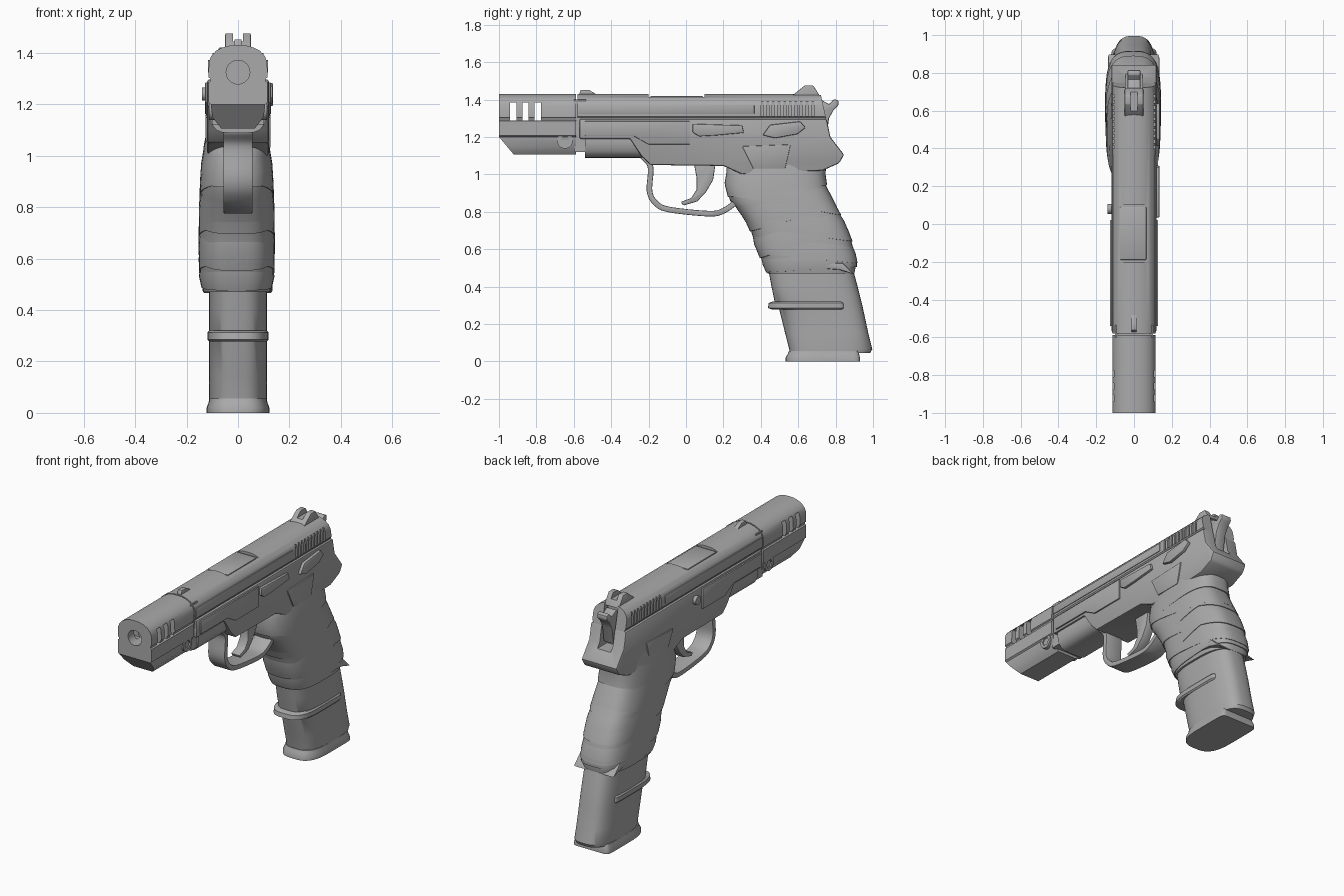
import bpy, bmesh, math
from mathutils import Vector

cube = bpy.data.objects.get("Cube")
if cube:
    bpy.data.objects.remove(cube, do_unlink=True)

grey = bpy.data.materials.new("gunmetal_grey")
grey.use_nodes = True
grey.diffuse_color = (0.4, 0.4, 0.4, 1)
grey.node_tree.nodes["Principled BSDF"].inputs["Base Color"].default_value = (0.4, 0.4, 0.4, 1)
parts = []


def loft(name, rings):
    """Skin closed rings of equal length and cap both ends."""
    bm = bmesh.new()
    vs = [[bm.verts.new(p) for p in r] for r in rings]
    n = len(vs[0])
    for a, b in zip(vs, vs[1:]):
        for i in range(n):
            j = (i + 1) % n
            bm.faces.new((a[i], a[j], b[j], b[i]))
    bm.faces.new(vs[0])
    bm.faces.new(vs[-1])
    bmesh.ops.recalc_face_normals(bm, faces=bm.faces[:])
    me = bpy.data.meshes.new(name)
    bm.to_mesh(me)
    bm.free()
    me.materials.append(grey)
    ob = bpy.data.objects.new(name, me)
    bpy.context.collection.objects.link(ob)
    parts.append(ob)
    return ob


def bake(ob):
    """Apply the modifiers of an object."""
    bpy.context.view_layer.update()
    deps = bpy.context.evaluated_depsgraph_get()
    me = bpy.data.meshes.new_from_object(ob.evaluated_get(deps))
    ob.modifiers.clear()
    ob.data = me


def prism(name, pts, x0, x1, bevel=0):
    """Extrude a side profile of (y, z) points across x."""
    ob = loft(name, [[(x, y, z) for y, z in pts] for x in (x0, x1)])
    if bevel:
        m = ob.modifiers.new("bevel", 'BEVEL')
        m.width, m.segments, m.limit_method = bevel, 2, 'ANGLE'
        m.angle_limit = math.radians(35)
        bake(ob)
    return ob


def box(name, x0, x1, y0, y1, z0, z1, bevel=0):
    return prism(name, [(y0, z0), (y1, z0), (y1, z1), (y0, z1)], x0, x1, bevel)


def sweep(name, half, y0, y1, slant=0):
    """Extrude a mirrored (x, z) section along y, with a slanted rear."""
    sec = half + [(-x, z) for x, z in reversed(half) if x > 0]
    return loft(name, [[(x, y0, z) for x, z in sec],
                       [(x, y1 + (1.43 - z) * slant, z) for x, z in sec]])


def disc(name, r, x0, x1, y, z, n=32):
    ang = [2 * math.pi * i / n for i in range(n)]
    return prism(name, [(y + r * math.cos(a), z + r * math.sin(a)) for a in ang], x0, x1)


def tube(name, r, y0, y1, z, n=32):
    ang = [2 * math.pi * i / n for i in range(n)]
    return loft(name, [[(r * math.cos(a), y, z + r * math.sin(a)) for a in ang] for y in (y0, y1)])


def cut(ob, cutters):
    for c in cutters:
        m = ob.modifiers.new("cut", 'BOOLEAN')
        m.operation, m.solver, m.object = 'DIFFERENCE', 'EXACT', c
    bake(ob)
    for c in cutters:
        parts.remove(c)
        bpy.data.objects.remove(c, do_unlink=True)


def oval(yf, yb, hw, xc=0, nf=3, nb=3, n=48):
    """Superellipse in plan: separate squareness for front and back."""
    out = []
    for i in range(n):
        a = 2 * math.pi * i / n
        c, s = math.cos(a), math.sin(a)
        e = 2 / (nb if s > 0 else nf)
        out.append((xc + hw * math.copysign(abs(c) ** e, c),
                    (yf + yb) / 2 + (yb - yf) / 2 * math.copysign(abs(s) ** e, s)))
    return out


def ribbon(path, t):
    """Outline of a strip of thickness t along a smoothed (y, z) path."""
    p = [Vector(q) for q in path]
    p = [2 * p[0] - p[1]] + p + [2 * p[-1] - p[-2]]
    fine = []
    for a, b, c, d in zip(p, p[1:], p[2:], p[3:]):
        for k in range(6):
            u = k / 6
            fine.append(0.5 * (2 * b + (c - a) * u + (2 * a - 5 * b + 4 * c - d) * u * u
                               + (3 * b - a - 3 * c + d) * u ** 3))
    fine.append(p[-2])
    left, right = [], []
    for i, q in enumerate(fine):
        d = (fine[min(i + 1, len(fine) - 1)] - fine[max(i - 1, 0)]).normalized()
        off = Vector((-d.y, d.x)) * t / 2
        left.append(tuple(q + off))
        right.append(tuple(q - off))
    return left + right[::-1]


# Slide with rear serrations, ejection port and hammer slot
dome = [(0, 1.43), (.03, 1.429), (.06, 1.421), (.085, 1.408), (.104, 1.388), (.113, 1.365)]
slide = sweep("slide", dome + [(.113, 1.31), (.107, 1.303), (.107, 1.25), (0, 1.25)], -.58, .72, .22)
cuts = [box("port_cutter", -.09, .078, -.2, .1, 1.414, 1.5),
        box("slot_cutter", -.045, .045, .69, 1, 1.2, 1.5)]
for i in range(10):
    y = .4 + i * .03
    for s in (-1, 1):
        cuts.append(box("groove_cutter", s * .103, s * .14, y, y + .014, 1.312, 1.395))
cut(slide, cuts)
for s in (-1, 1):
    box("slide_side_panel", s * .105, s * .117, -.575, .365, 1.322, 1.372, .003)
box("barrel_hood", -.075, .065, -.19, .09, 1.36, 1.42, .004)

# Muzzle compensator with bore, through vents and angled chin
comp = sweep("compensator", dome + [(.115, 1.305), (.107, 1.3), (.107, 1.29), (.115, 1.285),
             (.115, 1.207), (.106, 1.2), (.1, 1.15), (.065, 1.105), (0, 1.105)], -1, -.588)
cuts = [tube("bore_cutter", .047, -1.1, -.7, 1.325),
        prism("chin_cutter", [(-1.1, 1.2), (-1, 1.2), (-.82, .986), (-1.1, .986)], -.3, .3)]
for y in (-.94, -.875, -.81):
    cuts.append(box("vent_cutter", -.2, .2, y, y + .034, 1.287, 1.385))
cut(comp, cuts)
muzzle = tube("muzzle_ring", .057, -1.0, -.97, 1.325)
cut(muzzle, [tube("ring_cutter", .046, -1.1, -.9, 1.325)])
box("compensator_joint", -.1, .1, -.6, -.535, 1.12, 1.4)
for s in (-1, 1):
    screw = disc("compensator_screw", .042, s * .085, s * .112, -.647, 1.18)
    cut(screw, [disc("socket_cutter", .026, s * .104, s * .2, -.647, 1.18, 6)])

# Frame, dust cover and side rails
frame = prism("frame", [(-.57, 1.297), (-.57, 1.19), (-.3, 1.19), (-.24, 1.1), (-.19, 1.05), (.2, 1.045),
              (.3, 1.0), (.73, 1.02), (.82, 1.06), (.845, 1.105), (.772, 1.2), (.752, 1.297)],
              -.12, .12, .01)
cut(frame, [box("slot_cutter", -.045, .045, .7, 1, 1.17, 1.5)])
sweep("dust_cover", [(.108, 1.21), (.112, 1.17), (.104, 1.125), (.085, 1.1), (.06, 1.09), (0, 1.088)],
      -.54, -.19)
for s in (-1, 1):
    prism("frame_rail", [(-.54, 1.285), (-.54, 1.205), (-.28, 1.205), (-.2, 1.16), (.02, 1.16),
                         (.02, 1.285)], s * .1, s * .128, .004)
    prism("grip_shoulder", [(.3, 1.15), (.56, 1.16), (.53, 1.03), (.36, 1.03)], s * .1, s * .127, .004)

# Trigger and trigger guard
prism("trigger_guard", ribbon([(-.235, 1.1), (-.19, 1.04), (-.195, .91), (-.16, .845), (-.09, .812),
      (.12, .79), (.2, .805), (.28, .86)], .03), -.057, .057, .005)
prism("trigger", [(.04, 1.07), (.16, 1.07), (.145, .97), (.107, .905), (.06, .855), (-.015, .833),
      (-.028, .853), (.028, .873), (.057, .92), (.056, .985)], -.03, .03, .006)

# Controls
prism("slide_stop", [(.035, 1.27), (.3, 1.262), (.31, 1.222), (.16, 1.208), (.07, 1.203), (.035, 1.225)],
      .11, .135, .005)
prism("safety_lever", [(.41, 1.21), (.45, 1.265), (.61, 1.283), (.64, 1.25), (.595, 1.215), (.475, 1.193)],
      .11, .137, .006)
disc("slide_stop_pin", .026, -.14, -.1, .08, 1.24)

# Hammer and sights
prism("hammer", [(.66, 1.2), (.68, 1.36), (.72, 1.4), (.765, 1.375), (.79, 1.402), (.815, 1.395),
      (.815, 1.37), (.79, 1.345), (.765, 1.3), (.75, 1.2)], -.034, .034, .006)
rear = prism("rear_sight", [(.56, 1.415), (.635, 1.475), (.68, 1.475), (.722, 1.41)], -.05, .05, .004)
cut(rear, [box("notch_cutter", -.019, .019, .5, .8, 1.445, 1.6)])
prism("front_sight", [(-.575, 1.42), (-.562, 1.452), (-.52, 1.452), (-.465, 1.42)], -.014, .014, .003)

# Grip: height, front, back, half width
grip = [(1.12, .28, .8, .112), (1.04, .217, .735, .128), (.95, .213, .745, .137), (.86, .235, .78, .141),
        (.8, .29, .815, .143), (.73, .338, .85, .144), (.64, .365, .885, .145), (.53, .41, .912, .143),
        (.47, .437, .9, .13)]


def grip_at(z):
    z = min(max(z, grip[-1][0]), grip[0][0])
    for a, b in zip(grip, grip[1:]):
        if z >= b[0]:
            u = (a[0] - z) / (a[0] - b[0])
            return [p + (q - p) * u for p, q in zip(a, b)]


def grip_ring(z, tilt, scale):
    """Ring around the grip in a tilted plane."""
    _, f, b, w = grip_at(z)
    ring = []
    for i, (x, y) in enumerate(oval(f, b, w)):
        zz, f2, b2, w2 = grip_at(z + tilt * (y - (f + b) / 2))
        px, py = oval(f2, b2, w2)[i]
        mid = (f2 + b2) / 2
        ring.append((px * scale - .005, mid + (py - mid) * scale, zz))
    return ring


loft("grip", [grip_ring(g[0], 0, 1) for g in grip])
# Overlapping cloth wraps, alternating in slope
for z, tilt, h in [(.97, .12, .12), (.9, -.2, .13), (.82, .25, .12), (.74, -.15, .12),
                   (.68, .28, .11), (.6, -.1, .1), (.53, .06, .08)]:
    loft("grip_wrap", [grip_ring(z - h / 2, tilt, .98), grip_ring(z - h / 2, tilt, 1.025),
                       grip_ring(z, tilt, 1.025), grip_ring(z + h / 2, tilt, .995)])
prism("wrap_edge", [(.56, .53), (.84, .525), (.9, .465), (.82, .49), (.6, .505)], -.138, .134, .006)


# Magazine with collar and base plate
def stack(name, rows, nb=3):
    loft(name, [[(x, y, z) for x, y in oval(f, b, w, nb=nb)] for z, f, b, w in rows])


stack("magazine", [(.52, .435, .885, .113), (.4, .457, .918, .113), (.3, .478, .943, .113),
                   (.285, .497, .946, .112), (.15, .53, .975, .112), (.065, .552, .996, .113),
                   (.045, .555, .985, .111)])
stack("magazine_collar", [(.32, .462, .84, .112), (.312, .442, .845, .119), (.285, .438, .848, .119),
                          (.277, .462, .845, .112)], 12)
stack("base_plate", [(.055, .55, .92, .112), (.042, .545, .925, .114), (.02, .533, .93, .122),
                     (0, .533, .93, .122)], 12)

# Smooth shading with sharp edges kept
bpy.ops.object.select_all(action='DESELECT')
for ob in parts:
    ob.data.materials.clear()
    ob.data.materials.append(grey)
    for f in ob.data.polygons:
        f.material_index = 0
    ob.select_set(True)
bpy.context.view_layer.objects.active = parts[0]
bpy.ops.object.shade_smooth_by_angle(angle=math.radians(32))
